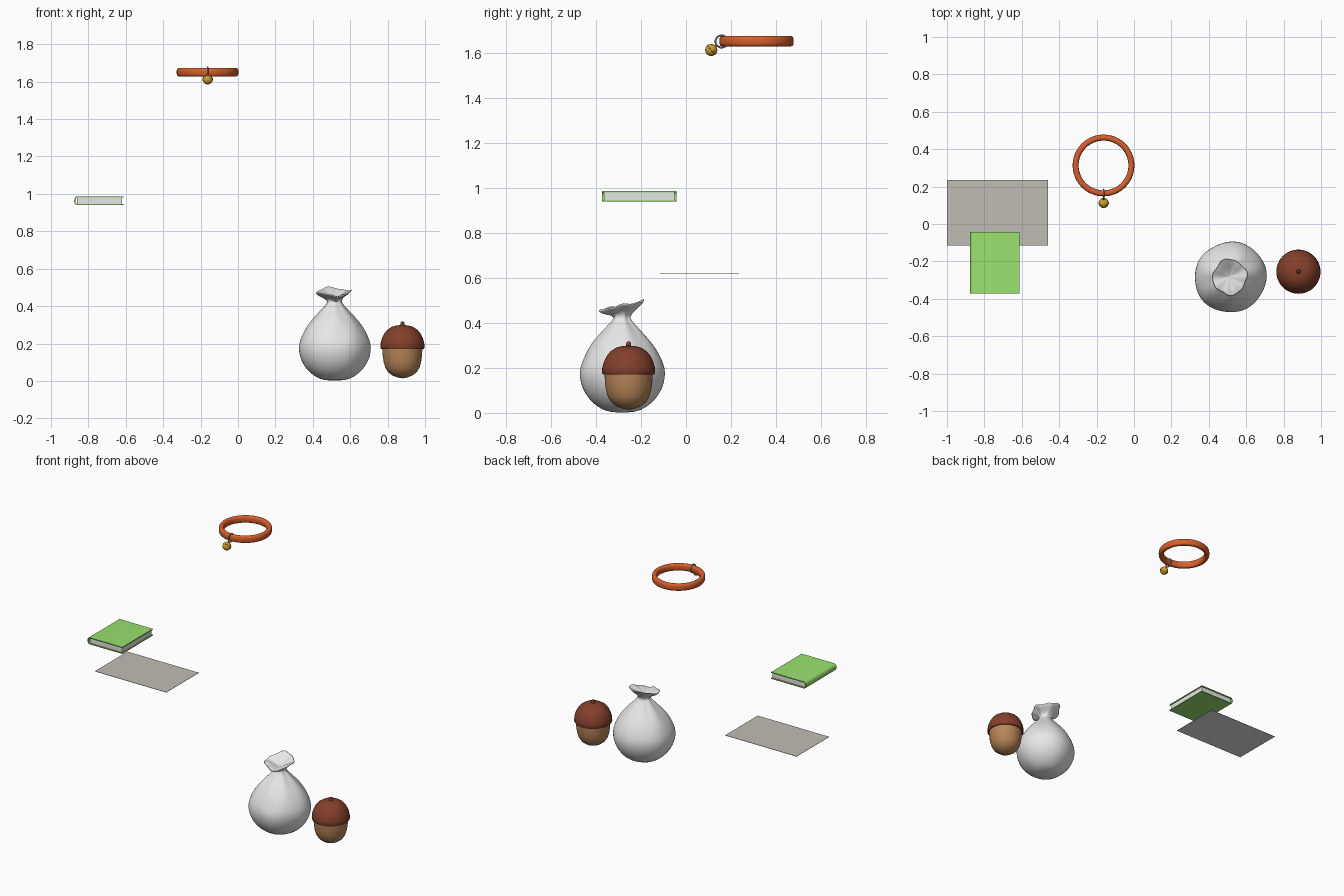
import bpy, bmesh, math
from mathutils import Vector

if "Cube" in bpy.data.objects:
    bpy.data.objects.remove(bpy.data.objects["Cube"])


def material(name, r, g, b):
    m = bpy.data.materials.new(name)
    m.diffuse_color = (r, g, b, 1)
    m.use_nodes = True
    m.node_tree.nodes["Principled BSDF"].inputs["Base Color"].default_value = m.diffuse_color
    return m


ORANGE = material("collar orange", 0.69, 0.115, 0.026)
GOLD = material("bell gold", 0.63, 0.35, 0.03)
STEEL = material("ring steel", 0.35, 0.35, 0.37)
GREEN = material("cover green", 0.32, 0.76, 0.16)
WHITE = material("page white", 0.80, 0.80, 0.80)
SHEET = material("sheet grey", 0.53, 0.51, 0.46)
CLOTH = material("sack pale grey", 0.80, 0.80, 0.80)
CAP = material("acorn cap brown", 0.23, 0.05, 0.024)
NUT = material("acorn nut tan", 0.48, 0.235, 0.10)


def finish(bm, name, mat, loc=(0, 0, 0), angle=40):
    bmesh.ops.recalc_face_normals(bm, faces=bm.faces[:])
    me = bpy.data.meshes.new(name)
    bm.to_mesh(me)
    bm.free()
    ob = bpy.data.objects.new(name, me)
    bpy.context.collection.objects.link(ob)
    ob.location = loc
    me.materials.append(mat)
    if angle:
        bpy.ops.object.select_all(action='DESELECT')
        ob.select_set(True)
        bpy.context.view_layer.objects.active = ob
        bpy.ops.object.shade_smooth_by_angle(angle=math.radians(angle))
    return ob


def loft(name, mat, profile, loc, n=48, closed=False, warp=None, angle=40):
    """Revolve (radius, z) points about z; warp(point, angle, ring index) shapes folds."""
    bm = bmesh.new()
    rings = []
    for k, (r, z) in enumerate(profile):
        ring = []
        for i in range(n):
            a = 2 * math.pi * i / n
            p = Vector((r * math.cos(a), r * math.sin(a), z))
            ring.append(bm.verts.new(warp(p, a, k) if warp else p))
        rings.append(ring)
    pairs = list(zip(rings, rings[1:]))
    if closed:
        pairs.append((rings[-1], rings[0]))
    for a, b in pairs:
        for i in range(n):
            j = (i + 1) % n
            bm.faces.new((a[i], a[j], b[j], b[i]))
    if not closed:
        bm.faces.new(rings[0])
        bm.faces.new(rings[-1])
    return finish(bm, name, mat, loc, angle)


def torus_profile(R, rx, rz, n=16, power=1.0):
    pts = []
    for i in range(n):
        c, s = math.cos(2 * math.pi * i / n), math.sin(2 * math.pi * i / n)
        pts.append((R + rx * math.copysign(abs(c) ** power, c),
                    rz * math.copysign(abs(s) ** power, s)))
    return pts


def sphere_profile(r, n=14):
    return [(max(r * math.sin(math.pi * i / n), 0.0005), -r * math.cos(math.pi * i / n))
            for i in range(n + 1)]


def box(name, mat, lo, hi):
    bm = bmesh.new()
    bmesh.ops.create_cube(bm, size=1)
    for v in bm.verts:
        v.co = [lo[i] + (v.co[i] + 0.5) * (hi[i] - lo[i]) for i in range(3)]
    return finish(bm, name, mat, angle=0)


# Collar, hanging ring and bell
loft("collar", ORANGE, torus_profile(0.149, 0.016, 0.023, 20, 0.7), (-0.163, 0.313, 1.651), 72, True)
ring = loft("collar_ring", STEEL, torus_profile(0.027, 0.004, 0.004, 8), (-0.163, 0.158, 1.650), 32, True)
ring.rotation_euler = (0, math.pi / 2, 0)
TILT = (math.radians(-50), 0, 0)
bell_at = Vector((-0.162, 0.112, 1.612))
bell = loft("bell", GOLD, sphere_profile(0.027), bell_at, 28)
band = loft("bell_band", GOLD, torus_profile(0.0265, 0.002, 0.002, 8), bell_at, 32, True)
bell.rotation_euler = band.rotation_euler = TILT
loop = loft("bell_loop", GOLD, torus_profile(0.006, 0.002, 0.002, 8),
            bell_at + Vector((0, 0.020, 0.018)), 16, True)

# Book: C-shaped cover with rounded spine, extruded along y
x1, z0, z1, t = -0.613, 0.940, 0.986, 0.006
zm, h = (z0 + z1) / 2, (z1 - z0) / 2


def cover_side(inset):
    pts = [(x1, zm + h - inset)]
    for i in range(13):
        a = math.pi / 2 + math.pi * i / 12
        pts.append((-0.860 + (0.016 - inset) * math.cos(a), zm + (h - inset) * math.sin(a)))
    return pts + [(x1, zm - h + inset)]


bm = bmesh.new()
strips = [[[bm.verts.new((x, y, z)) for x, z in cover_side(i)] for i in (0, t)] for y in (-0.372, -0.043)]
(fo, fi), (bo, bi) = strips
for k in range(len(fo) - 1):
    for a, b in ((fo, bo), (bi, fi), (fi, fo), (bo, bi)):
        bm.faces.new((a[k], a[k + 1], b[k + 1], b[k]))
for k in (0, -1):
    bm.faces.new((fo[k], bo[k], bi[k], fi[k]))
finish(bm, "book_cover", GREEN, angle=35)
box("book_pages", WHITE, (-0.862, -0.365, z0 + t), (-0.619, -0.050, z1 - t))

# Loose paper sheet: toned top, white underside
sheet = box("paper_sheet", SHEET, (-1, -0.115, 0.619), (-0.461, 0.236, 0.621))
sheet.data.materials.append(WHITE)
for f in sheet.data.polygons:
    f.material_index = int(f.normal.z < -0.5)

# Acorn
AC = (0.879, -0.255, 0)
loft("acorn_nut", NUT, [(0.001, 0.014), (0.024, 0.018), (0.052, 0.028), (0.076, 0.046), (0.091, 0.070),
                        (0.100, 0.100), (0.105, 0.135), (0.107, 0.180)], AC)
loft("acorn_cap", CAP, [(0.100, 0.171), (0.113, 0.170), (0.118, 0.177), (0.117, 0.200), (0.110, 0.226),
                        (0.098, 0.252), (0.080, 0.274), (0.055, 0.290), (0.028, 0.297), (0.001, 0.299)], AC)
loft("acorn_stem", CAP, [(0.012, 0.290), (0.010, 0.312), (0.007, 0.316), (0.001, 0.317)], AC, 20)

# Tied sack: body, pinched neck and flared, tilted ruffle
SACK = [(0.001, 0.002), (0.060, 0.003), (0.105, 0.022), (0.150, 0.060), (0.180, 0.110), (0.192, 0.160),
        (0.190, 0.200), (0.175, 0.242), (0.152, 0.285), (0.122, 0.325), (0.088, 0.362), (0.057, 0.395),
        (0.040, 0.415), (0.037, 0.426), (0.048, 0.442), (0.072, 0.456), (0.097, 0.472),
        (0.098, 0.480), (0.072, 0.472), (0.045, 0.460), (0.020, 0.448), (0.001, 0.445)]


def sack_folds(p, a, k):
    r, z = math.hypot(p.x, p.y), p.z
    if k < 14:
        g = max(0, min(1, (z - 0.25) / 0.17))        # gathers deepen toward the neck
        s = 1 + 0.015 * math.sin(2 * a + 0.6) + 0.012 * math.sin(5 * a + 1) + 0.05 * g * math.sin(7 * a)
        dent = math.exp(-((a - 4.95) / 0.2) ** 2 - ((z - 0.24) / 0.025) ** 2)
        s -= 0.05 * dent
        return Vector((p.x * s, p.y * s, z))
    w = min(1, r / 0.09)
    s = 1 + 0.05 * math.sin(4 * a + 0.7) + 0.03 * math.sin(7 * a)
    z += 0.22 * p.y * w + w * (0.006 * math.sin(3 * a + 2) + 0.003 * math.sin(7 * a + 1))
    return Vector((p.x * s * 0.95 - 0.004, p.y * s, z))


sack = loft("sack", CLOTH, SACK, (0.516, -0.284, 0), 64, False, sack_folds, 60)
sub = sack.modifiers.new("soft_cloth", 'SUBSURF')
sub.levels = sub.render_levels = 1
